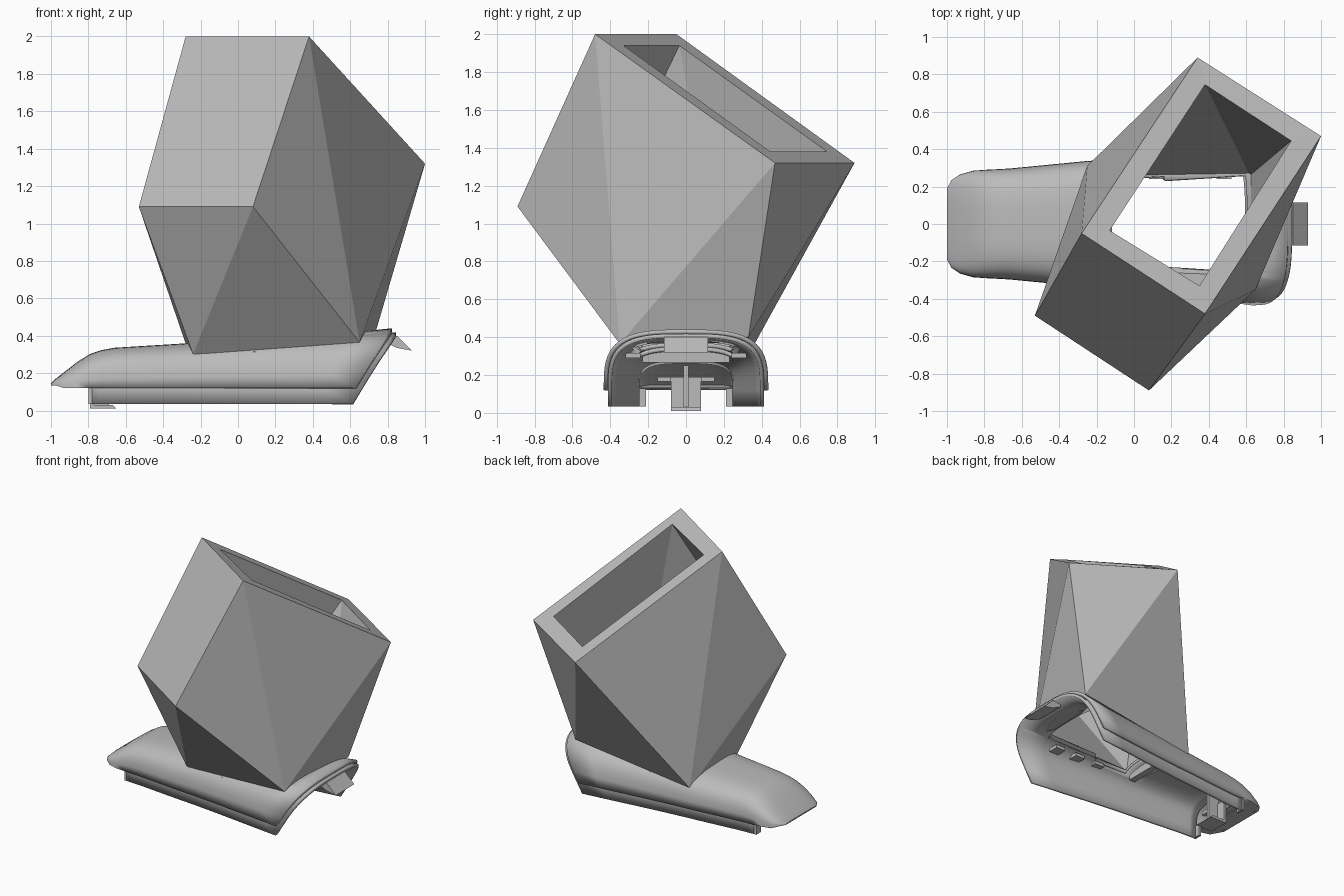
import bpy, bmesh, math
from mathutils import Vector

if "Cube" in bpy.data.objects:
    bpy.data.objects.remove(bpy.data.objects["Cube"])

grey = bpy.data.materials.new("plain_grey")
grey.use_nodes = True
grey.diffuse_color = (0.5, 0.5, 0.5, 1)
grey.node_tree.nodes["Principled BSDF"].inputs["Base Color"].default_value = (0.5, 0.5, 0.5, 1)


def build(name, verts, faces, smooth=False, recalc=True):
    mesh = bpy.data.meshes.new(name)
    mesh.from_pydata([tuple(v) for v in verts], [], faces)
    if recalc:
        bm = bmesh.new()
        bm.from_mesh(mesh)
        bmesh.ops.recalc_face_normals(bm, faces=bm.faces)
        bm.to_mesh(mesh)
        bm.free()
    mesh.materials.append(grey)
    obj = bpy.data.objects.new(name, mesh)
    bpy.context.collection.objects.link(obj)
    if smooth:
        bpy.ops.object.select_all(action="DESELECT")
        obj.select_set(True)
        bpy.context.view_layer.objects.active = obj
        bpy.ops.object.shade_smooth_by_angle(angle=math.radians(35))
    return obj


def prism(name, profile, y0, y1):
    """Extrude an (x, z) profile across y."""
    n = len(profile)
    verts = [(x, y, z) for y in (y0, y1) for x, z in profile]
    faces = [tuple(range(n)), tuple(range(n, 2 * n))]
    faces += [(i, (i + 1) % n, (i + 1) % n + n, i + n) for i in range(n)]
    return build(name, verts, faces)


def box(name, x0, x1, y0, y1, z0, z1):
    return prism(name, [(x0, z0), (x1, z0), (x1, z1), (x0, z1)], y0, y1)


# Hopper: tilted rim, front bend and base, with a matching inner skin
outer = dict(
    A=(-.28, -.05, 2), B=(.38, -.48, 2), C=(1, .47, 1.32), P=(.34, .89, 1.32),
    D=(.08, -.89, 1.09), E=(-.53, -.49, 1.09),
    F=(-.24, -.29, .30), G=(.65, -.35, .365), H=(.73, .33, .40), I=(-.25, .31, .27))
inner = dict(
    A=(-.13, -.035, 1.94), B=(.35, -.33, 1.94), C=(.84, .445, 1.38), P=(.38, .745, 1.38),
    D=(.09, -.73, 1.12), E=(-.38, -.43, 1.12),
    F=(-.14, -.25, .34), G=(.60, -.26, .37), H=(.62, .26, .37), I=(-.14, .26, .34))
keys = "ABCPDEFGHI"
walls = "ABDE EDF DGF DBG BCG CHG CPH PIH PAI AEI EFI".split()
verts = [outer[k] for k in keys] + [inner[k] for k in keys]
faces = []
for wall in walls:
    ids = [keys.index(k) for k in wall]
    faces += [tuple(ids), tuple(i + 10 for i in reversed(ids))]
for loop in ("ABCP", "FGHI"):
    for a, b in zip(loop, loop[1:] + loop[0]):
        i, j = keys.index(a), keys.index(b)
        faces.append((i, j, j + 10, i + 10))
build("hopper", verts, faces)

# Cover shells: arched sections along x, leaning forward at the open end
STATIONS = [(-1, .19, .145), (-.975, .235, .17), (-.93, .265, .205), (-.86, .285, .26),
            (-.79, .29, .303), (-.73, .293, .323), (-.66, .297, .336), (-.27, .335, .36),
            (-.14, .345, .37), (.1, .37, .39), (.46, .412, .417), (.63, .435, .44)]
SEG = 32


def section(x, w, t, inset, bottom, reach):
    base = .12 if x > -.95 else .135
    lean = .6 * min(1, max(0, (x + .27) / .9))
    pts = []
    for i in range(SEG + 1):
        a = math.pi * i / SEG
        c, s = math.cos(a), math.sin(a)
        y = (w - inset) * math.copysign(abs(c) ** .6, c)
        z = base + (t - inset - base) * max(0, s) ** .6
        pts.append(Vector((x + reach + lean * (z - .12), y, z)))
    if bottom < .12:      # straight flange below the arch
        drop = Vector((lean * (bottom - .12), 0, bottom - .12))
        pts = [pts[0] + drop] + pts + [pts[-1] + drop]
    return pts


def shell(name, stations, inset, bottom, thickness, reach=0, floor=False):
    rows = [section(*s, inset, bottom, reach if s[0] > .5 else 0) for s in stations]
    n = len(rows[0])
    verts = [p for row in rows for p in row]
    faces = []
    for j in range(len(rows) - 1):
        for i in range(n - 1):
            quad = (j * n + i, j * n + i + 1, (j + 1) * n + i + 1, (j + 1) * n + i)
            mid = sum((verts[q] for q in quad), Vector()) / 4
            opening = -.14 <= stations[j][0] < .46 and abs(mid.y) < .26 and mid.z > .28
            if not opening:
                faces.append(quad)
        if floor and stations[j + 1][0] < -.78:
            faces.append((j * n, (j + 1) * n, (j + 2) * n - 1, (j + 1) * n - 1))
    if floor:
        faces.append(tuple(reversed(range(n))))
    obj = build(name, verts, faces, True, False)
    mod = obj.modifiers.new("thickness", "SOLIDIFY")
    mod.thickness = thickness
    mod.offset = -1
    return obj


shell("cover", STATIONS, 0, .12, .022, floor=True)
shell("inner_lip", STATIONS[4:], .022, .035, .022, reach=.035)

# Locking tab on the open end
prism("end_tab", [(.78, .40), (.85, .40), (.93, .32), (.85, .335), (.78, .37)], -.115, .115)

# Front foot with its rib and flared bracket
box("foot_wall", -.79, -.77, -.08, .08, .02, .19)
prism("foot_plate", [(-.79, .01), (-.65, .01), (-.67, .03), (-.79, .03)], -.08, .08)
box("foot_rib", -.78, -.69, -.012, .012, .02, .25)
for side, label in ((-1, "right"), (1, "left")):
    ys = sorted((side * .08, side * .15))
    box("foot_flare_" + label, -.79, -.76, *ys, .165, .19)
    ys = sorted((side * .21, side * .27))
    box("flange_return_" + label, -.80, -.78, *ys, .035, .13)
    # Clips along the opening
    for k, x in enumerate((.08, .26, .44)):
        ys = sorted((side * .24, side * .32))
        box(f"clip_{label}_{k + 1}", x, x + .08, *ys, .29, .315)

# Cross ledge at the front of the opening
box("cross_ledge", -.20, -.15, -.23, .23, .265, .335)
